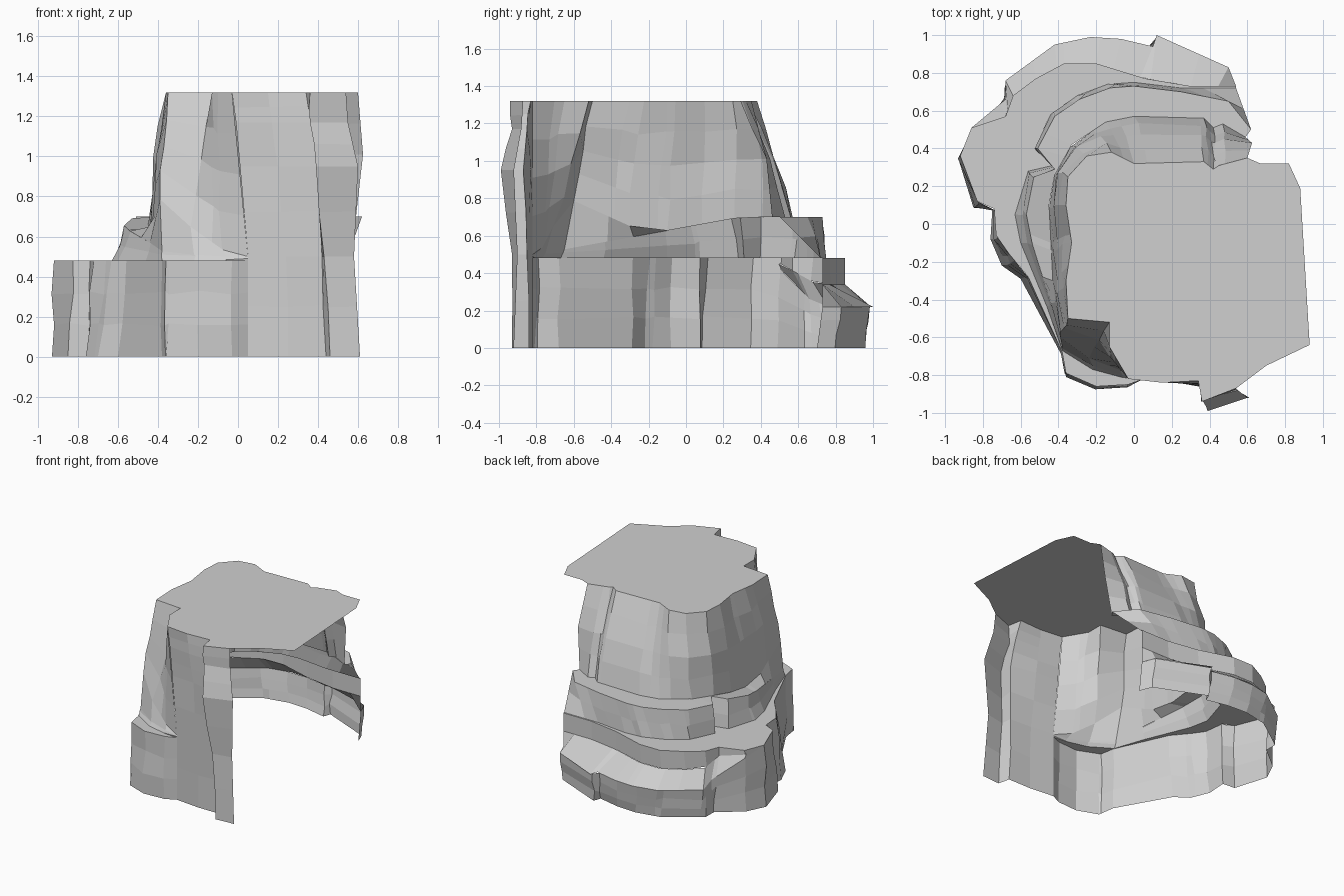
import bpy
import bmesh
import random
from mathutils import Vector

random.seed(4)
default_cube = bpy.data.objects.get("Cube")
if default_cube:
    bpy.data.objects.remove(default_cube, do_unlink=True)

stone = bpy.data.materials.new("grey stone")
stone.use_nodes = True
stone_colour = (.63, .63, .63, 1)
stone.diffuse_color = stone_colour
stone.node_tree.nodes["Principled BSDF"].inputs["Base Color"].default_value = stone_colour

TOP_Z = 1.32
SHELF_Z = .48


def add_object(name, bm):
    mesh = bpy.data.meshes.new(name)
    bm.to_mesh(mesh)
    bm.free()
    mesh.materials.append(stone)
    obj = bpy.data.objects.new(name, mesh)
    bpy.context.collection.objects.link(obj)


def lift(points, height):
    """Turn plan points into 3D points; height is a number or a rule."""
    return [Vector((x, y, height(x, y) if callable(height) else height))
            for x, y in points]


def lengths(points):
    """Running share of the path length at each point."""
    total = [0]
    for a, b in zip(points, points[1:]):
        total.append(total[-1] + (b - a).length)
    return [t / total[-1] for t in total]


def sample(points, t):
    marks = lengths(points)
    for i in range(len(points) - 1):
        if t <= marks[i + 1]:
            span = marks[i + 1] - marks[i]
            return points[i].lerp(points[i + 1], (t - marks[i]) / span if span else 0)
    return points[-1].copy()


def align(rows):
    """Give every row the same columns, keeping the corners of each row."""
    result = [[row[0][0].copy()] for row in rows]
    for section in range(len(rows[0])):
        paths = []
        for row in rows:
            start = [row[section - 1][-1]] if section else []
            paths.append(start + row[section])
        marks = sorted(t for path in paths for t in lengths(path))
        kept = [0]
        for t in marks:
            if t - kept[-1] > .02 and t < .985:
                kept.append(t)
        for t in kept[1:] + [1]:
            for out, path in zip(result, paths):
                out.append(sample(path, t))
    return result


def loft(name, rows, cuts=1, rough=0.0):
    """Skin aligned rows, cutting each band and roughening the new rows."""
    full = [rows[0]]
    for low, high in zip(rows, rows[1:]):
        for k in range(1, cuts):
            line = [a.lerp(b, k / cuts) for a, b in zip(low, high)]
            for p in line[1:-1]:
                p += Vector([random.uniform(-rough, rough) for _ in range(3)])
            full.append(line)
        full.append(high)
    bm = bmesh.new()
    grid = [[bm.verts.new(p) for p in row] for row in full]
    for low, high in zip(grid, grid[1:]):
        for i in range(len(low) - 1):
            bm.faces.new((low[i + 1], low[i], high[i], high[i + 1]))
    bmesh.ops.remove_doubles(bm, verts=bm.verts, dist=.0005)
    add_object(name, bm)


# Plan outlines, each in three sections: front, side, back
outer = [
    [(.05, -.82), (-.03, -.86), (-.2, -.87), (-.36, -.81), (-.38, -.68)],
    [(-.6, -.29), (-.7, -.22), (-.76, -.08), (-.75, .08), (-.85, .09), (-.93, .36)],
    [(-.86, .51), (-.68, .66), (-.68, .76), (-.42, .95), (-.23, .99), (-.07, .98),
     (.1, .94), (.12, 1), (.5, .83), (.54, .73)]]
shelf = [
    [(.05, -.82), (-.03, -.85), (-.2, -.86), (-.36, -.79), (-.38, -.68)],
    [(-.56, -.28), (-.66, -.16), (-.73, -.06), (-.74, .08), (-.83, .12), (-.92, .36)],
    [(-.86, .51), (-.68, .57), (-.64, .68), (-.52, .77), (-.37, .85), (-.2, .85),
     (.06, .77), (.3, .73), (.54, .73)]]
tier = [
    [(.05, -.82), (-.06, -.81), (-.22, -.77), (-.38, -.67)],
    [(-.46, -.44), (-.6, -.1), (-.63, .05), (-.56, .28), (-.43, .31)],
    [(-.53, .4), (-.44, .58), (-.3, .68), (-.14, .74), (0, .75), (.25, .72), (.54, .72)]]
tier_rim = [
    [(.05, -.82), (-.06, -.8), (-.22, -.75), (-.38, -.65)],
    [(-.44, -.42), (-.54, -.1), (-.57, .05), (-.53, .25), (-.42, .29)],
    [(-.51, .4), (-.42, .57), (-.29, .66), (-.13, .72), (0, .73), (.25, .7), (.5, .65),
     (.62, .5)]]
foot = [
    [(.05, -.82), (-.08, -.77), (-.24, -.71), (-.39, -.6)],
    [(-.43, -.3), (-.44, -.1), (-.45, .1), (-.42, .26)],
    [(-.33, .42), (-.15, .54), (0, .57), (.37, .56), (.42, .51), (.47, .53), (.59, .46)]]
summit = [
    [(-.03, -.82), (-.13, -.65), (-.13, -.52), (-.35, -.5)],
    [(-.36, -.3), (-.33, -.1), (-.36, .1), (-.35, .25)],
    [(-.25, .36), (-.12, .38), (0, .32), (.37, .33), (.42, .29), (.45, .31), (.6, .35)]]


def falling_ledge(drop):
    """Height rule that sinks below the shelf towards the back."""
    return lambda x, y: SHELF_Z - drop * min(max((y - .45) / .25, 0), 1)


def tier_height(x, y):
    return .5 + .2 * min(max((y + .8) / 1.1, 0), 1)


def foot_height(x, y):
    """The foot follows the tier, but climbs at the front corner."""
    away = (Vector((x, y)) - Vector((-.39, -.6))).length
    return tier_height(x, y) + .25 * max(0, 1 - away / .4)


def raised(outline, height):
    return [lift(section, height) for section in outline]


base = [[(x, y * .96 if y > 0 else y) for x, y in section] for section in outer]
rim = [shelf[0], shelf[1], outer[2]]
rim_line = raised(rim, falling_ledge(.26))
inner_line = raised(shelf, falling_ledge(.14))

# Lower wall, from the ground up to the rim
loft("lower_wall", align([raised(base, 0), rim_line]), cuts=3, rough=.01)

# Low ring at the back, the step above it and the flat shelf
loft("back_ring_ledge", align([rim_line, inner_line]))
loft("shelf_step", align([inner_line, raised(shelf, SHELF_Z)]))
loft("flat_shelf", align([raised(shelf, SHELF_Z), raised(tier, SHELF_Z)]))

# Middle tier and its ledge
loft("middle_tier", align([raised(tier, SHELF_Z), raised(tier_rim, tier_height)]),
     cuts=2, rough=.01)
loft("middle_ledge", align([raised(tier_rim, tier_height), raised(foot, foot_height)]))

# Upper cliff, bulging between foot and summit
low, high = align([raised(foot, foot_height), raised(summit, TOP_Z)])
bulge = []
for a, b in zip(low, high):
    p = a.lerp(b, .5)
    if p.y > -.45:
        p.x += min(p.x, 0) * .05
        p.y *= 1.06
    bulge.append(p)
bulge[-1].x += .03
loft("upper_cliff", [low, bulge, high], cuts=2, rough=.013)

# Front cliff face with its projecting pillar at the open end
front_rows = [
    (0, [(.61, -.92), (.46, -.93), (.44, -.84), (.25, -.84), (.05, -.82)]),
    (.5, [(.58, -.9), (.43, -.93), (.42, -.85), (.24, -.84), (.05, -.82)]),
    (.95, [(.6, -.92), (.39, -.99), (.4, -.87), (.2, -.83), (.01, -.82)]),
    (1.17, [(.55, -.88), (.36, -.93), (.37, -.85), (.17, -.84), (-.01, -.82)]),
    (TOP_Z, [(.54, -.87), (.36, -.94), (.34, -.83), (.15, -.84), (-.03, -.82)])]
loft("front_face", [lift(points, z) for z, points in front_rows], cuts=2, rough=.006)

# Flat cap overhanging the open side
cap = [p for section in summit for p in section]
cap += [(.67, .32), (.82, .32), (.88, .19), (.93, -.64), (.7, -.75)]
cap += front_rows[-1][1][:-1]
bm = bmesh.new()
face = bm.faces.new([bm.verts.new(p) for p in lift(cap, TOP_Z)])
face.normal_update()
if face.normal.z < 0:
    face.normal_flip()
bmesh.ops.triangulate(bm, faces=bm.faces)
add_object("flat_cap", bm)
